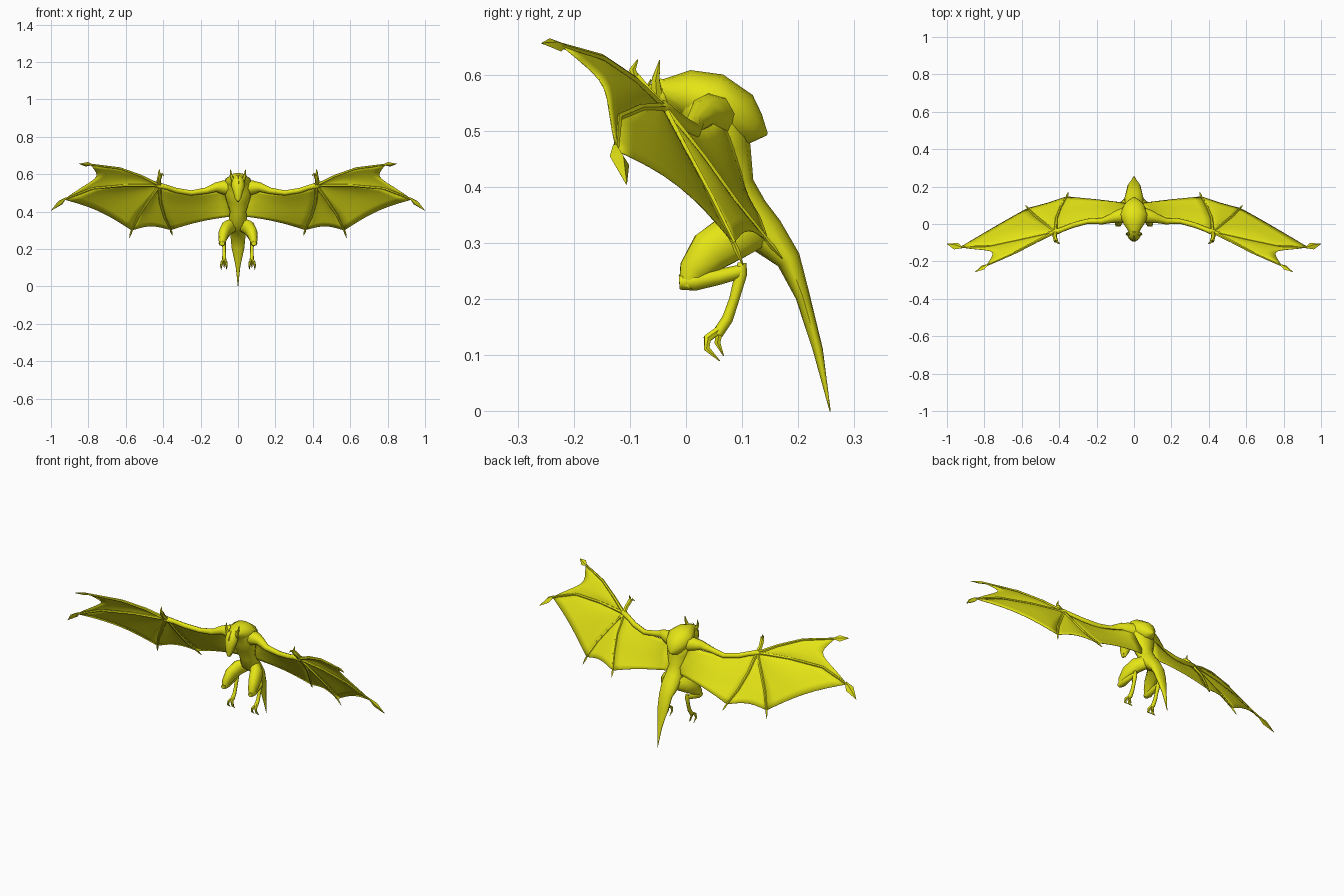
import bpy, bmesh, math
from mathutils import Vector

skin = bpy.data.materials.new("yellow_skin")
skin.diffuse_color = (0.78, 0.78, 0.008, 1)


def finish(name, bm, mirror=False, thick=0, angle=40):
    bmesh.ops.remove_doubles(bm, verts=bm.verts, dist=1e-5)
    bmesh.ops.recalc_face_normals(bm, faces=bm.faces)
    me = bpy.data.meshes.new(name)
    bm.to_mesh(me)
    bm.free()
    me.materials.append(skin)
    ob = bpy.data.objects.new(name, me)
    bpy.context.collection.objects.link(ob)
    if mirror:
        ob.modifiers.new("mirror", 'MIRROR').use_mirror_merge = False
    if thick:
        s = ob.modifiers.new("thickness", 'SOLIDIFY')
        s.thickness, s.offset = thick, 0
    bpy.ops.object.select_all(action='DESELECT')
    ob.select_set(True)
    bpy.context.view_layer.objects.active = ob
    bpy.ops.object.shade_smooth_by_angle(angle=math.radians(angle))
    return ob


def loft(name, path, n=8, mirror=False, side=(1, 0, 0), angle=50):
    """Tube through (x, y, z, half width along side, half depth)."""
    bm = bmesh.new()
    pts = [Vector(p[:3]) for p in path]
    rings = []
    for i, p in enumerate(path):
        t = (pts[min(i + 1, len(pts) - 1)] - pts[max(i - 1, 0)]).normalized()
        a = Vector(side)
        a = (a - t * a.dot(t)).normalized()
        b = t.cross(a)
        w, d = p[3], p[-1]
        rings.append([bm.verts.new(pts[i] + a * w * math.cos(k * math.tau / n)
                                   + b * d * math.sin(k * math.tau / n)) for k in range(n)])
    for r, s in zip(rings, rings[1:]):
        for k in range(n):
            bm.faces.new((r[k], r[(k + 1) % n], s[(k + 1) % n], s[k]))
    bm.faces.new(rings[0])
    bm.faces.new(rings[-1])
    return finish(name, bm, mirror, angle=angle)


def along(pts, u):
    """Point at fraction u of a polyline."""
    f = min(max(u, 0), 1) * (len(pts) - 1)
    i = min(int(f), len(pts) - 2)
    return Vector(pts[i]).lerp(Vector(pts[i + 1]), f - i)


def membrane(name, a, b, notch, bulge, dip=0, nu=9, nv=8):
    """Skin stretched between two bones, with a scalloped free edge."""
    bm = bmesh.new()
    grid = []
    for i in range(nu + 1):
        row = []
        for j in range(nv + 1):
            u, v = i / nu, j / nv
            arch = math.sin(math.pi * v)
            s = u * (1 - notch * arch)
            p = along(a, s).lerp(along(b, s), v)
            p += Vector((0, 0.6, 0.8)) * bulge * arch * math.sin(math.pi * min(u, 0.75) / 1.2)
            p.z -= dip * arch * (1 - u)
            row.append(bm.verts.new(p))
        grid.append(row)
    for i in range(nu):
        for j in range(nv):
            bm.faces.new((grid[i][j], grid[i][j + 1], grid[i + 1][j + 1], grid[i + 1][j]))
    finish(name, bm, True, 0.002)


# Trunk and tail along one spine
loft("body_and_tail", [
    (0, 0.257, 0.0, 0.001), (0, 0.235, 0.11, 0.013, 0.009), (0, 0.208, 0.205, 0.034, 0.013),
    (0, 0.183, 0.27, 0.04, 0.022), (0, 0.142, 0.315, 0.05, 0.036),
    (0, 0.105, 0.35, 0.05, 0.044), (0, 0.083, 0.4, 0.043, 0.039),
    (0, 0.067, 0.46, 0.062, 0.05), (0, 0.045, 0.52, 0.078, 0.06),
    (0, 0.01, 0.56, 0.055, 0.042), (0, -0.03, 0.565, 0.032, 0.026)], 12)
# Hunched upper back ending in a rear point
loft("back_hump", [
    (0, -0.045, 0.572, 0.026, 0.02), (0, 0.0, 0.565, 0.055, 0.044),
    (0, 0.045, 0.555, 0.076, 0.05), (0, 0.09, 0.523, 0.06, 0.05),
    (0, 0.12, 0.502, 0.035, 0.032), (0, 0.145, 0.494, 0.002)], 12)
# Head hanging forward
loft("head", [
    (0, -0.035, 0.588, 0.014, 0.012), (0, -0.047, 0.567, 0.034, 0.028),
    (0, -0.06, 0.535, 0.036, 0.032), (0, -0.072, 0.505, 0.026, 0.024),
    (0, -0.08, 0.475, 0.018, 0.014), (0, -0.085, 0.455, 0.006)], 10)
loft("brow_crest", [(0, -0.08, 0.515, 0.006), (0, -0.082, 0.55, 0.009), (0, -0.062, 0.592, 0.001)], 5)
loft("horn", [(0.024, -0.052, 0.56, 0.012), (0.037, -0.054, 0.592, 0.008),
              (0.04, -0.047, 0.626, 0.001)], 6, True)
loft("jaw", [(0, -0.04, 0.52, 0.024, 0.015), (0, -0.06, 0.48, 0.018, 0.011),
             (0, -0.072, 0.452, 0.004)], 8)

# Wing bones as point lists from the wrist outward
wrist = (0.42, -0.042, 0.54)
fingers = [
    [wrist, (0.52, -0.092, 0.59), (0.63, -0.15, 0.63), (0.79, -0.222, 0.652)],
    [wrist, (0.6, -0.082, 0.54), (0.78, -0.12, 0.524), (0.93, -0.124, 0.465)],
    [wrist, (0.475, 0.0, 0.462), (0.53, 0.045, 0.38), (0.568, 0.085, 0.3)],
    [wrist, (0.415, 0.03, 0.452), (0.392, 0.09, 0.37), (0.36, 0.147, 0.302)],
]
tips = [(0.85, -0.257, 0.656), (1.0, -0.106, 0.405), (0.581, 0.102, 0.26), (0.35, 0.172, 0.272)]
heads = [(0.017, 0.007), (0.022, 0.012), (0.006, 0.005), (0.006, 0.005)]
side = (0, 0.75, -0.65)
loft("wing_arm", [
    (0.03, 0.05, 0.525, 0.045, 0.045), (0.085, 0.04, 0.53, 0.036), (0.12, 0.03, 0.53, 0.025),
    (0.17, 0.015, 0.512, 0.017), (0.25, 0.014, 0.5, 0.014), (0.33, -0.008, 0.513, 0.014),
    (0.38, -0.028, 0.53, 0.013), (0.425, -0.045, 0.541, 0.016), (0.44, -0.048, 0.542, 0.006)],
    8, True, side)
for i, (bone, tip, (w, d)) in enumerate(zip(fingers, tips, heads)):
    ref = side if i < 2 else (1, 0, 0)
    loft(f"wing_finger_{i + 1}",
         [(*p, r) for p, r in zip(bone, (0.010, 0.008, 0.007, 0.005))], 6, True, ref)
    # Arrow-shaped claw on the finger end
    a, b = Vector(bone[-1]), Vector(tip)
    loft(f"wing_claw_{i + 1}", [
        (*a.lerp(b, -0.15), 0.004), (*a.lerp(b, 0.3), w, d), (*b, 0.001)], 4, True, ref, 20)

# Thumb with two hooked claws
loft("wing_thumb", [(0.42, -0.042, 0.54, 0.013), (0.424, -0.066, 0.565, 0.011),
                    (0.418, -0.088, 0.59, 0.012), (0.412, -0.094, 0.602, 0.007)], 6, True)
loft("thumb_claw_upper", [(0.417, -0.09, 0.592, 0.009), (0.421, -0.095, 0.61, 0.006),
                          (0.42, -0.086, 0.627, 0.001)], 5, True)
loft("thumb_claw_front", [(0.416, -0.088, 0.592, 0.008), (0.406, -0.1, 0.602, 0.006),
                          (0.396, -0.106, 0.592, 0.001)], 5, True)

# Wing skins
flank = [(0.045, 0.07, 0.53), (0.05, 0.085, 0.47), (0.035, 0.1, 0.42), (0.035, 0.11, 0.375)]
membrane("outer_membrane", fingers[0], fingers[1], 0.2, 0.008)
membrane("middle_membrane", fingers[1], fingers[2], 0.03, 0.016)
membrane("inner_membrane", fingers[2], fingers[3], 0.06, 0.01)
membrane("body_membrane", fingers[3], flank, 0.02, 0.008, 0.035)

# Bent hind legs
loft("thigh", [(0.03, 0.115, 0.325, 0.03, 0.04), (0.058, 0.085, 0.312, 0.034, 0.044),
               (0.075, 0.042, 0.285, 0.03, 0.04), (0.083, 0.012, 0.25, 0.022, 0.027),
               (0.085, 0.0, 0.222, 0.014, 0.014)], 10, True)
loft("shin", [(0.085, -0.012, 0.23, 0.014, 0.013), (0.085, 0.015, 0.232, 0.019, 0.017),
              (0.082, 0.06, 0.24, 0.014, 0.014), (0.077, 0.1, 0.25, 0.01, 0.012)], 8, True)
loft("lower_foot", [(0.076, 0.1, 0.265, 0.008), (0.076, 0.098, 0.245, 0.012, 0.011),
                    (0.074, 0.086, 0.2, 0.009), (0.074, 0.074, 0.165, 0.01),
                    (0.074, 0.056, 0.138, 0.012, 0.01)], 8, True)
for label, x in (("inner", -0.013), ("outer", 0.016)):
    loft(f"{label}_toe", [(0.074, 0.062, 0.148, 0.008), (0.074 + x * 0.7, 0.038, 0.13, 0.008),
                          (0.074 + x, 0.037, 0.112, 0.006), (0.074 + x, 0.06, 0.09, 0.001)], 6, True)
loft("rear_toe", [(0.074, 0.06, 0.145, 0.008), (0.074, 0.056, 0.122, 0.006),
                  (0.074, 0.067, 0.099, 0.001)], 6, True)
